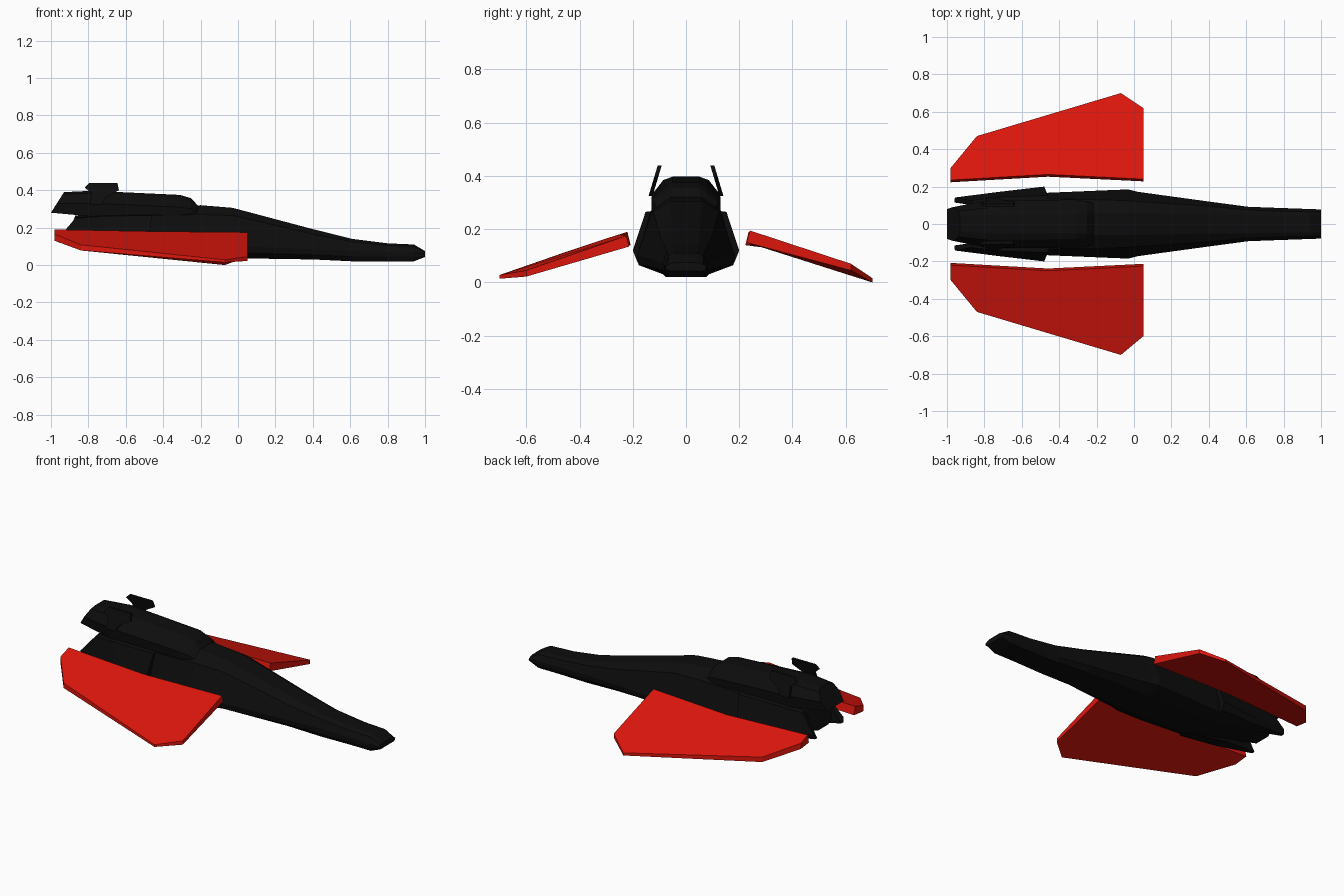
import bpy, bmesh


def material(name, rgb):
    m = bpy.data.materials.new(name)
    m.diffuse_color = (*rgb, 1)
    return m


BLACK = material("black_paint", (0.004, 0.004, 0.004))
RED = material("red_paint", (0.72, 0.008, 0.004))


def loft(name, rings, mat):
    """Skin equal-length rings of points with flat faces and cap both ends."""
    bm = bmesh.new()
    vs = [[bm.verts.new(p) for p in r] for r in rings]
    n = len(rings[0])
    for a, b in zip(vs, vs[1:]):
        for i in range(n):
            j = (i + 1) % n
            bm.faces.new((a[i], a[j], b[j], b[i]))
    bm.faces.new(vs[0][::-1])
    bm.faces.new(vs[-1])
    bmesh.ops.recalc_face_normals(bm, faces=bm.faces)
    me = bpy.data.meshes.new(name)
    bm.to_mesh(me)
    bm.free()
    me.materials.append(mat)
    ob = bpy.data.objects.new(name, me)
    bpy.context.collection.objects.link(ob)
    return ob


def ring(x_low, x_high, half):
    """Mirror a half section (y, z), bottom to top, raked from x_low to x_high."""
    z0, z1 = half[0][1], half[-1][1]
    pts = [(x_low + (x_high - x_low) * (z - z0) / (z1 - z0), y, z) for y, z in half]
    return pts + [(x, -y, z) for x, y, z in reversed(pts)]


# Lower hull and long nose
hull = [
    (-0.92, -0.87, [(.05, .13), (.09, .15), (.10, .19), (.09, .25), (.05, .265)]),
    (-0.46, -0.46, [(.09, .045), (.16, .07), (.167, .12), (.135, .265), (.06, .30)]),
    (-0.20, -0.20, [(.10, .038), (.175, .065), (.178, .11), (.13, .27), (.06, .32)]),
    (-0.03, -0.03, [(.10, .036), (.178, .065), (.185, .10), (.125, .265), (.06, .306)]),
    (0.02, 0.02, [(.10, .036), (.165, .065), (.172, .10), (.12, .255), (.06, .293)]),
    (0.40, 0.40, [(.085, .03), (.115, .055), (.12, .085), (.095, .165), (.05, .192)]),
    (0.61, 0.61, [(.075, .02), (.09, .045), (.092, .075), (.075, .125), (.05, .14)]),
    (0.80, 0.80, [(.07, .02), (.083, .045), (.085, .07), (.068, .105), (.045, .116)]),
    (0.94, 0.94, [(.07, .02), (.08, .045), (.08, .065), (.065, .10), (.045, .11)]),
    (1.00, 1.00, [(.065, .043), (.075, .05), (.078, .06), (.065, .068), (.045, .075)]),
]
loft("hull", [ring(*s) for s in hull], BLACK)

# Raised spine behind the canopy
spine = [
    (-1.00, -0.93, [(.08, .28), (.09, .33), (.07, .378), (.04, .39)]),
    (-0.78, -0.78, [(.115, .26), (.128, .33), (.085, .385), (.05, .397)]),
    (-0.31, -0.31, [(.13, .25), (.13, .31), (.08, .36), (.05, .375)]),
    (-0.25, -0.25, [(.12, .25), (.12, .30), (.075, .34), (.05, .357)]),
    (-0.215, -0.215, [(.11, .25), (.11, .28), (.07, .312), (.05, .318)]),
]
loft("spine", [ring(*s) for s in spine], BLACK)

# Wing outline: x, y, top z, bottom z (dihedral differs slightly per side)
wings = {
    "wing_near": [(-.98, -.22, .19, .14), (-.98, -.30, .165, .13), (-.84, -.47, .108, .078),
                  (-.07, -.70, .028, .014), (.05, -.60, .045, .022), (.05, -.225, .175, .135),
                  (-.46, -.25, .18, .14)],
    "wing_far": [(-.98, .235, .19, .14), (-.98, .30, .165, .13), (-.84, .47, .108, .078),
                 (-.07, .70, .016, .0), (.05, .62, .07, .045), (.05, .24, .195, .15),
                 (-.46, .265, .185, .14)],
}
for name, pts in wings.items():
    top = [(x, y, zt) for x, y, zt, zb in pts]
    # inner lower edge sits closer to the hull
    low = [(x, y - (.012 if y > 0 else -.012) * (abs(y) < .28), zb) for x, y, zt, zb in pts]
    loft(name, [low, top], RED)

for side, label in ((-1, "near"), (1, "far")):
    # Engine pods tapering to a raked tail
    pod = [
        [(-.96, .115, .12), (-.96, .135, .12), (-.955, .142, .15), (-.87, .125, .25), (-.87, .105, .255)],
        [(-.72, .08, .085), (-.72, .16, .09), (-.72, .172, .12), (-.72, .145, .262), (-.72, .08, .268)],
        [(-.48, .10, .055), (-.48, .182, .075), (-.48, .20, .12), (-.46, .152, .265), (-.46, .10, .272)],
    ]
    loft("engine_pod_" + label, [[(x, side * y, z) for x, y, z in r] for r in pod], BLACK)

    # Small fins leaning inward
    outline = [(-.82, .415), (-.795, .44), (-.645, .44), (-.637, .40), (-.70, .365),
               (-.73, .325), (-.79, .325), (-.785, .385)]
    lean = lambda z: .13 - (z - .33) * .30
    loft("fin_" + label,
         [[(x, side * (lean(z) + d), z) for x, z in outline] for d in (-.006, .009)], BLACK)
